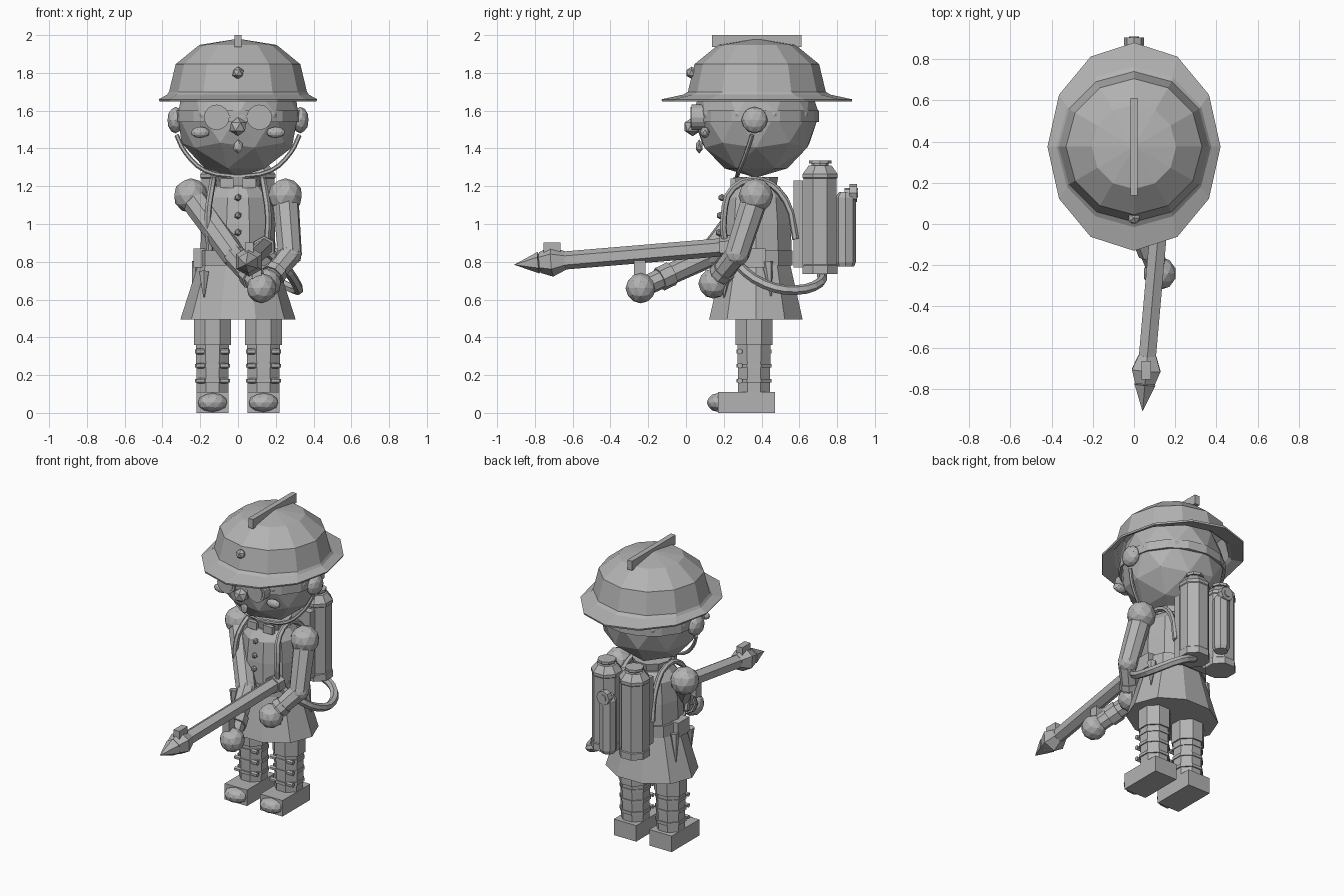
import bpy, bmesh, math
from mathutils import Vector, Matrix

if "Cube" in bpy.data.objects:
    bpy.data.objects.remove(bpy.data.objects["Cube"])

grey = bpy.data.materials.new("plain_grey")
grey.diffuse_color = (0.45, 0.45, 0.45, 1)
grey.use_nodes = True
grey.node_tree.nodes["Principled BSDF"].inputs["Base Color"].default_value = grey.diffuse_color
CY = 0.37  # depth of the body axis


def finish(name, bm):
    bmesh.ops.recalc_face_normals(bm, faces=bm.faces)
    me = bpy.data.meshes.new(name)
    bm.to_mesh(me)
    bm.free()
    me.materials.append(grey)
    ob = bpy.data.objects.new(name, me)
    bpy.context.collection.objects.link(ob)
    return ob


def ball(name, c, r, sub=2):
    r = (r, r, r) if isinstance(r, (int, float)) else r
    bm = bmesh.new()
    bmesh.ops.create_icosphere(bm, subdivisions=sub, radius=1,
                               matrix=Matrix.Translation(c) @ Matrix.Diagonal((*r, 1)))
    return finish(name, bm)


def box(name, c, size, rot=None):
    bm = bmesh.new()
    m = Matrix.Translation(c) @ (rot or Matrix()) @ Matrix.Diagonal((*size, 1))
    bmesh.ops.create_cube(bm, size=1, matrix=m)
    return finish(name, bm)


def lathe(name, profile, c=(0, 0, 0), n=8, sy=1.0, turn=0.0, caps=True):
    """Rings of (radius x, z[, radius y]) stacked along z."""
    bm = bmesh.new()
    rings = []
    for p in profile:
        rx, z = p[0], p[1]
        ry = p[2] if len(p) > 2 else rx * sy
        rings.append([bm.verts.new((c[0] + rx * math.cos(turn + math.tau * i / n),
                                    c[1] + ry * math.sin(turn + math.tau * i / n),
                                    c[2] + z)) for i in range(n)])
    for a, b in zip(rings, rings[1:]):
        for i in range(n):
            bm.faces.new((a[i], a[(i + 1) % n], b[(i + 1) % n], b[i]))
    if caps:
        bm.faces.new(rings[0])
        bm.faces.new(rings[-1])
    return finish(name, bm)


def rod(name, a, b, r1, r2=None, n=8):
    a, b = Vector(a), Vector(b)
    d = b - a
    bm = bmesh.new()
    m = Matrix.Translation((a + b) / 2) @ d.to_track_quat('Z', 'Y').to_matrix().to_4x4()
    bmesh.ops.create_cone(bm, cap_ends=True, segments=n, radius1=r1,
                          radius2=r1 if r2 is None else r2, depth=d.length, matrix=m)
    return finish(name, bm)


def tube(name, pts, r, res=2):
    cu = bpy.data.curves.new(name, 'CURVE')
    cu.dimensions = '3D'
    cu.bevel_depth, cu.bevel_resolution, cu.resolution_u = r, res, 3
    cu.use_fill_caps = True
    s = cu.splines.new('BEZIER')
    s.bezier_points.add(len(pts) - 1)
    for bp, p in zip(s.bezier_points, pts):
        bp.co = p
        bp.handle_left_type = bp.handle_right_type = 'AUTO'
    for sp in cu.splines:
        sp.use_smooth = False
    cu.materials.append(grey)
    ob = bpy.data.objects.new(name, cu)
    bpy.context.collection.objects.link(ob)
    return ob


# Head and face
ball("head", (0, CY, 1.58), 0.335, 2)
ball("nose", (0, 0.035, 1.515), 0.05, 1)
ball("mouth", (0, 0.07, 1.41), (0.028, 0.02, 0.037), 1)
lathe("goggle_strap", [(0.335, 1.54), (0.335, 1.6)], (0, CY, 0), 16)
for s in (-1, 1):
    ball("ear", (s * 0.33, 0.363, 1.55), (0.045, 0.07, 0.07))
    ball("cheek", (s * 0.2, 0.1, 1.485), (0.05, 0.025, 0.03))
    rod("goggle_rim", (s * 0.113, 0.03, 1.565), (s * 0.113, 0.14, 1.565), 0.067, n=16)
    rod("goggle_lens", (s * 0.113, 0.025, 1.565), (s * 0.113, 0.06, 1.565), 0.054, n=16)
    tube("chin_strap", [(s * 0.325, 0.35, 1.47), (s * 0.28, 0.32, 1.38),
                        (s * 0.17, 0.28, 1.28), (0, 0.27, 1.25)], 0.012, 1)
box("goggle_bridge", (0, 0.045, 1.57), (0.1, 0.02, 0.015))

# Helmet: dome with wide oval brim, left open below
helmet = lathe("helmet", [(0.42, 1.66, 0.505), (0.375, 1.685, 0.39), (0.365, 1.70, 0.365),
                          (0.33, 1.846), (0.205, 1.948), (0.005, 1.98)], (0, 0.375, 0), 12, caps=False)
sol = helmet.modifiers.new("thickness", 'SOLIDIFY')
sol.thickness = 0.012
box("helmet_crest", (0, 0.375, 1.968), (0.036, 0.475, 0.064))
ball("helmet_badge", (0, 0.03, 1.80), 0.033, 1)

# Coat, collar and belt
lathe("coat_body", [(0.2, 0.78), (0.195, 1.0), (0.18, 1.14), (0.13, 1.2)], (0, CY, 0), 10)
lathe("coat_skirt", [(0.305, 0.495, 0.26), (0.21, 0.79, 0.19)], (0, CY, 0), 10)
lathe("belt", [(0.215, 0.78, 0.205), (0.215, 0.86, 0.205)], (0, CY, 0), 10)
lathe("collar", [(0.11, 1.18), (0.125, 1.25)], (0, CY, 0), 10)
for z, y in ((1.14, 0.19), (1.045, 0.18), (0.955, 0.175)):
    ball("button", (0, y, z), 0.02, 1)
for s in (-1, 1):
    box("collar_tab", (s * 0.06, 0.25, 1.215), (0.07, 0.03, 0.05))
    box("belt_pouch", (s * 0.195, 0.36, 0.82), (0.08, 0.12, 0.1))
    rod("hanging_spike", (s * 0.18, 0.215, 0.75), (s * 0.18, 0.2, 0.61), 0.03, 0.004, 6)
    rod("hanging_spike", (s * 0.215, 0.43, 0.8), (s * 0.24, 0.45, 0.62), 0.03, 0.004, 6)
    tube("shoulder_strap", [(s * 0.15, 0.21, 0.86), (s * 0.16, 0.2, 1.04), (s * 0.14, 0.25, 1.19),
                            (s * 0.13, 0.4, 1.23), (s * 0.14, 0.53, 1.12), (s * 0.15, 0.58, 0.92)], 0.018, 1)

# Legs and laced boots
for s in (-1, 1):
    x = s * 0.135
    t = math.pi / 8
    lathe("trouser_leg", [(0.105, 0.36), (0.105, 0.6)], (x, 0.36, 0), 8, turn=t)
    lathe("boot_shaft", [(0.09, 0.08), (0.095, 0.365)], (x, 0.36, 0), 8, turn=t)
    box("boot_sole", (x, 0.32, 0.055), (0.17, 0.3, 0.11))
    ball("boot_toe", (x, 0.17, 0.055), (0.08, 0.06, 0.05))
    for z in (0.17, 0.25, 0.325):
        rod("boot_lace", (x - 0.085, 0.285, z), (x + 0.085, 0.285, z), 0.015, n=6)
        lathe("lace_ring", [(0.1, z - 0.01), (0.1, z + 0.01)], (x, 0.36, 0), 8, turn=t)

# Arms reaching to the lance
arms = (((-0.25, 0.37, 1.15), (-0.02, 0.12, 0.83), (0.125, -0.24, 0.66)),
        ((0.25, 0.37, 1.15), (0.275, 0.27, 0.84), (0.15, 0.145, 0.685)))
for sh, el, ha in arms:
    sh, el, ha = Vector(sh), Vector(el), Vector(ha)
    ball("shoulder", sh, 0.092)
    rod("upper_arm", sh, el, 0.072, 0.065)
    ball("elbow", el, 0.065, 2)
    rod("forearm", el, ha, 0.062, 0.052)
    rod("cuff", ha.lerp(el, 0.28), ha.lerp(el, 0.45), 0.065)
    ball("hand", ha, 0.08)

# Spray lance
tail, front = Vector((0.142, 0.23, 0.88)), Vector((0.06, -0.7, 0.802))
ax = (front - tail).normalized()
rod("lance_pipe", tail, front, 0.048, n=6)
rod("lance_tail_ring", tail - ax * 0.01, tail + ax * 0.05, 0.06, n=6)
rod("nozzle_flare", front - ax * 0.06, front + ax * 0.01, 0.05, 0.08, 6)
rod("nozzle_taper", front + ax * 0.01, front + ax * 0.075, 0.08, 0.055, 6)
rod("nozzle_tip", front + ax * 0.08, front + ax * 0.212, 0.058, 0.0, 6)
box("lance_sight", front + Vector((0, -0.01, 0.07)), (0.045, 0.09, 0.06))
grip = tail.lerp(front, 0.51)
box("lance_grip", grip + Vector((0, 0, -0.08)), (0.05, 0.06, 0.13))

# Back tanks
box("tank_plate", (0, 0.595, 1.0), (0.3, 0.05, 0.46))
for s in (-1, 1):
    c = (s * 0.105, 0.71, 0)
    lathe("tank", [(0.1, 0.735), (0.1, 0.78), (0.095, 0.785), (0.095, 1.24), (0.1, 1.245),
                   (0.1, 1.265), (0.065, 1.31)], c, 8, turn=math.pi / 8)
    lathe("tank_neck", [(0.045, 1.3), (0.045, 1.325)], c, 8)
    lathe("tank_cap", [(0.06, 1.32), (0.06, 1.337)], c, 8)
lathe("small_tank", [(0.045, 0.775), (0.055, 0.8), (0.055, 1.14), (0.035, 1.17)], (0, 0.845, 0), 8)
rod("valve_stem", (0, 0.84, 1.165), (0, 0.91, 1.165), 0.025)
rod("valve_wheel", (0, 0.865, 1.165), (0, 0.905, 1.165), 0.048)

# Hose from tank to lance
tube("hose", [(0.11, 0.72, 0.74), (0.22, 0.71, 0.69), (0.31, 0.58, 0.65),
              (0.31, 0.42, 0.68), (0.24, 0.28, 0.78), (0.142, 0.22, 0.87)], 0.026, 1)
